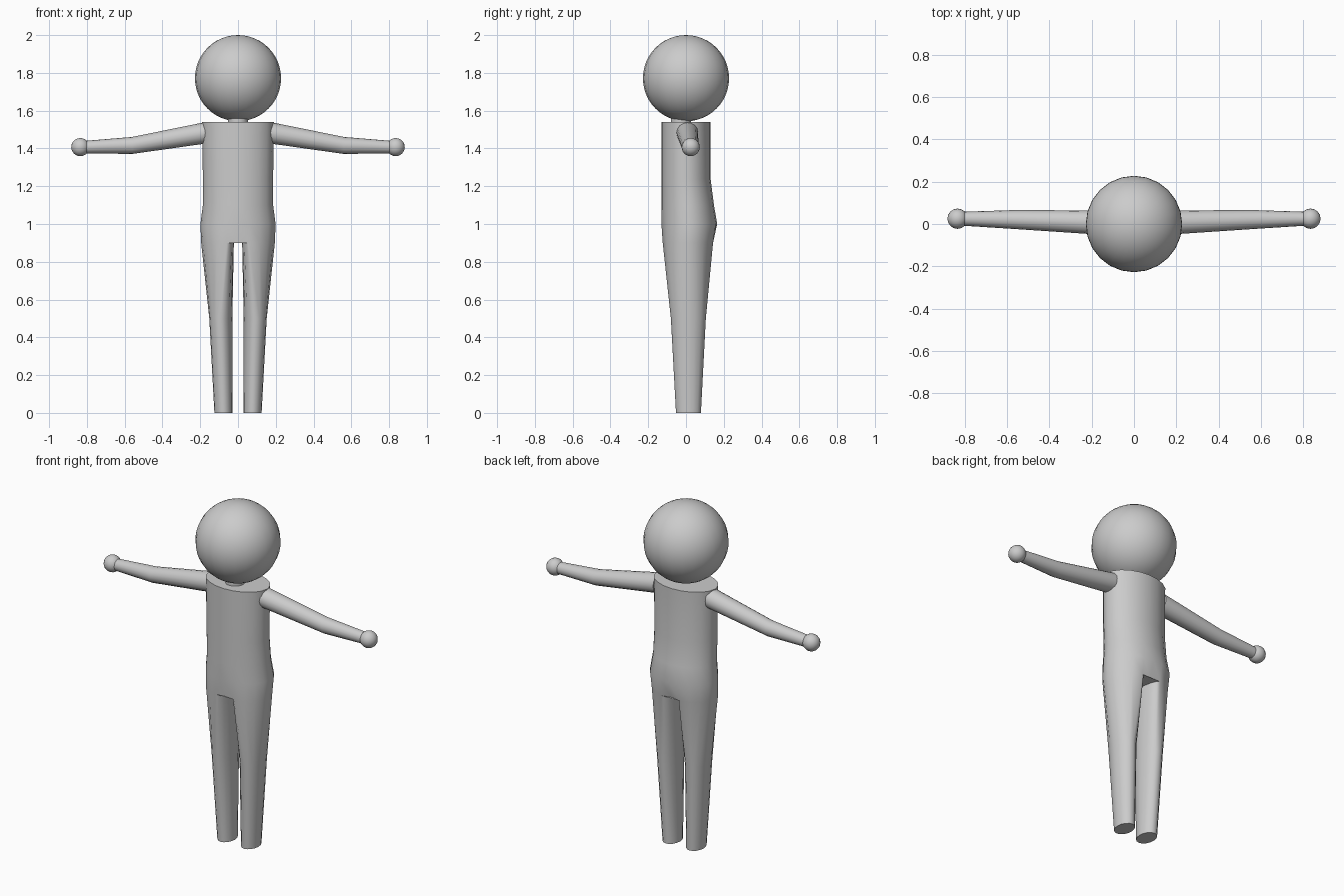
import bpy, bmesh
from math import sin, cos, pi, radians
from mathutils import Vector

if "Cube" in bpy.data.objects:
    bpy.data.objects.remove(bpy.data.objects["Cube"])


def finish(bm, name, angle=50):
    bmesh.ops.recalc_face_normals(bm, faces=bm.faces[:])
    mesh = bpy.data.meshes.new(name)
    bm.to_mesh(mesh)
    bm.free()
    ob = bpy.data.objects.new(name, mesh)
    bpy.context.collection.objects.link(ob)
    bpy.ops.object.select_all(action='DESELECT')
    ob.select_set(True)
    bpy.context.view_layer.objects.active = ob
    bpy.ops.object.shade_smooth_by_angle(angle=radians(angle))
    return ob


def skin(bm, a, b):
    n = len(a)
    for i in range(n):
        j = (i + 1) % n
        bm.faces.new((a[i], a[j], b[j], b[i]))


def tube(name, sections, n=16):
    """Loft circles (centre, radius u, radius v) with directions u, v."""
    bm = bmesh.new()
    rings = []
    for c, u, v in sections:
        rings.append([bm.verts.new(Vector(c) + Vector(u) * cos(2 * pi * i / n)
                                   + Vector(v) * sin(2 * pi * i / n)) for i in range(n)])
    for a, b in zip(rings, rings[1:]):
        skin(bm, a, b)
    bm.faces.new(rings[0])
    bm.faces.new(rings[-1])
    return finish(bm, name)


def ball(name, loc, r, seg, rings):
    bm = bmesh.new()
    bmesh.ops.create_uvsphere(bm, u_segments=seg, v_segments=rings, radius=r)
    bmesh.ops.translate(bm, verts=bm.verts, vec=loc)
    return finish(bm, name)


# Body: elliptical torso that splits into two legs
bm = bmesh.new()
N = 20
rings = []
for z, rx, y0, y1 in [(1.54, .19, -.13, .13), (1.24, .186, -.13, .13),
                      (1.1, .186, -.13, .148), (1.0, .199, -.13, .165),
                      (.9, .195, -.13, .15)]:
    yc, ry = (y0 + y1) / 2, (y1 - y0) / 2
    rings.append([bm.verts.new((rx * cos(2 * pi * i / N), yc + ry * sin(2 * pi * i / N), z))
                  for i in range(N)])
for a, b in zip(rings, rings[1:]):
    skin(bm, a, b)
bm.faces.new(rings[0])
hip = rings[-1]
back, front = hip[5], hip[15]
back.co.y -= .02
front.co.y += .015

inner = []
for s in (1, -1):
    # outer hip points from front to back, then the inner thigh from back to front
    ids = [(k if s > 0 else 10 - k) % N for k in range(-4, 5)]
    top = [hip[i] for i in ids]
    y0, y1 = top[0].co.y, top[-1].co.y
    x0 = abs(top[0].co.x)
    thigh = []
    for k in range(1, 8):
        t = pi / 2 - k * pi / 8
        thigh.append(bm.verts.new((s * (x0 - (x0 - .022) * cos(t)),
                                   (y0 + y1) / 2 + (y1 - y0) / 2 * sin(t), .9)))
    inner.append([top[-1]] + thigh + [top[0]])
    prev = top + thigh
    for z, cx, cy, rx, ry in [(.5, .091, .0125, .061, .0925), (0, .077, .013, .048, .066)]:
        ring = [bm.verts.new((s * (cx + rx * cos(-pi / 2 + k * pi / 8)),
                              cy + ry * sin(-pi / 2 + k * pi / 8), z)) for k in range(16)]
        skin(bm, prev, ring)
        prev = ring
    bm.faces.new(prev)
# crotch floor between the legs
R, L = inner
for i in range(len(R) - 1):
    bm.faces.new((R[i], R[i + 1], L[i + 1], L[i]))
bm.faces.new((R[0], L[0], back))
bm.faces.new((R[-1], L[-1], front))
finish(bm, "body")

# Neck and head
tube("neck", [((0, -.027, z), (.053, 0, 0), (0, .053, 0)) for z in (1.5, 1.6)])
ball("head", (0, 0, 1.772), .228, 24, 24)

# Arms and hands
for s, side in ((1, "right"), (-1, "left")):
    path = [(.17, .007, 1.483, .057), (.56, .021, 1.416, .045), (.81, .025, 1.407, .033)]
    tube(side + "_arm", [((s * x, y, z), (0, r, 0), (0, 0, r)) for x, y, z, r in path])
    ball(side + "_hand", (s * .835, .025, 1.407), .048, 16, 12)
